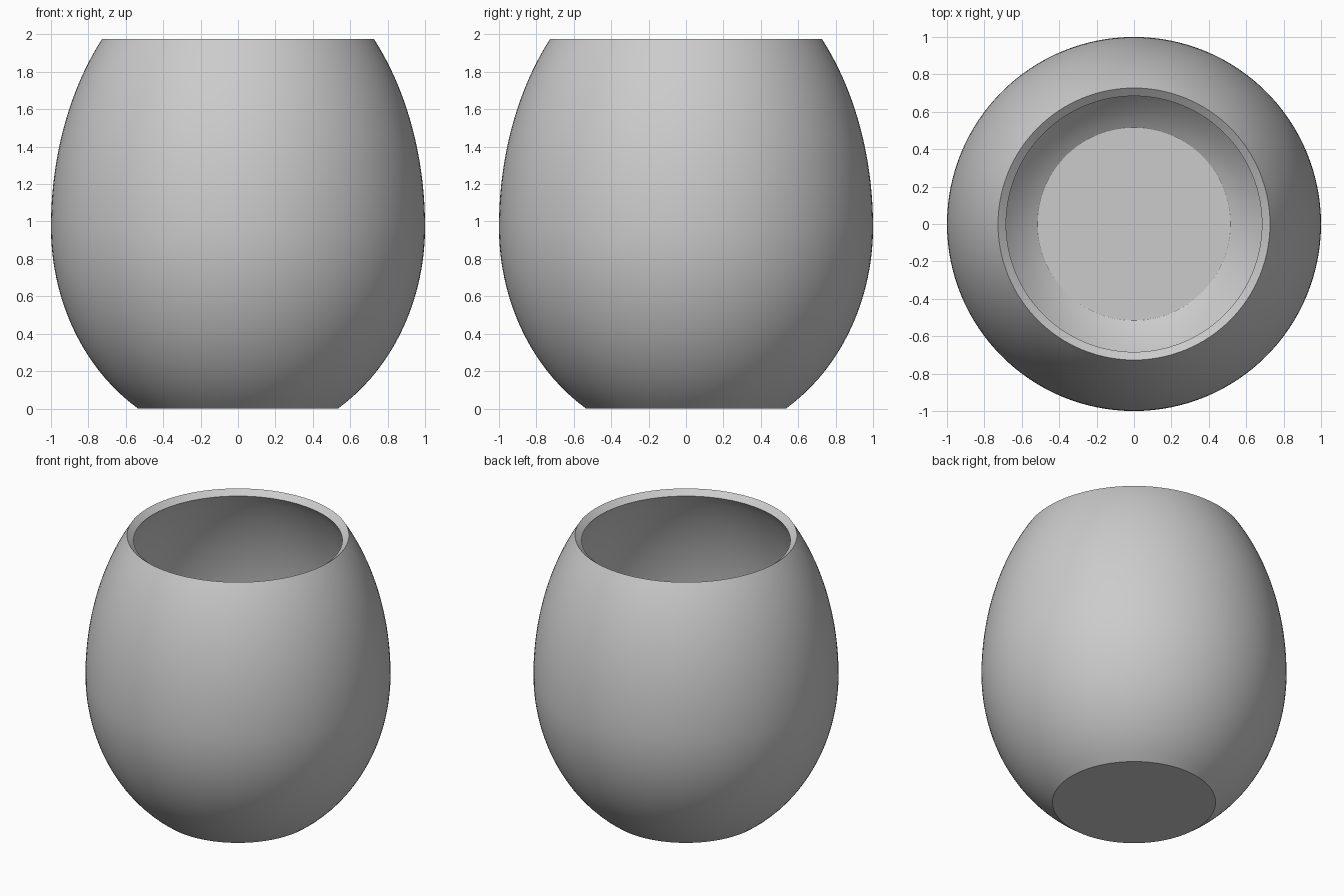
import bpy
import bmesh
import math

cube = bpy.data.objects.get("Cube")
if cube:
    bpy.data.objects.remove(cube, do_unlink=True)

SEGMENTS = 128
STEPS = 48
HEIGHT = 1.975
BELLY = 0.97          # height of the widest ring
FLOOR = 0.055         # thickness of the base
WALL = 0.053          # thickness of the wall


def half_axis(z):
    return 1.464 if z > BELLY else 1.148


def outer_point(z):
    return math.sqrt(1 - ((z - BELLY) / half_axis(z)) ** 2), z


def inner_point(z):
    """Outer point pushed inwards along the surface normal."""
    r, _ = outer_point(z)
    nx, nz = r, (z - BELLY) / half_axis(z) ** 2
    length = math.hypot(nx, nz)
    return r - WALL * nx / length, z - WALL * nz / length


# Closed profile: base centre, outer wall, bevelled rim, inner wall, floor centre
heights = [HEIGHT * i / STEPS for i in range(STEPS + 1)]
outer = [outer_point(z) for z in heights]
inner = [p for p in map(inner_point, reversed(heights)) if p[1] > FLOOR + 0.01]
inner[0] = (0.684, HEIGHT - 0.035)
profile = [(0, 0)] + outer + inner + [(0.515, FLOOR), (0, FLOOR)]

# Spin the profile into the vessel
bm = bmesh.new()
verts = [bm.verts.new((r, 0, z)) for r, z in profile]
edges = [bm.edges.new(pair) for pair in zip(verts, verts[1:])]
bmesh.ops.spin(bm, geom=verts + edges, cent=(0, 0, 0), axis=(0, 0, 1),
               angle=math.tau, steps=SEGMENTS, use_merge=False)
bmesh.ops.remove_doubles(bm, verts=bm.verts, dist=0.0005)
bmesh.ops.recalc_face_normals(bm, faces=bm.faces)
mesh = bpy.data.meshes.new("vessel")
bm.to_mesh(mesh)
bm.free()
vessel = bpy.data.objects.new("vessel", mesh)
bpy.context.collection.objects.link(vessel)

# Plain grey material
grey = bpy.data.materials.new("light_grey")
grey.use_nodes = True
colour = (0.6, 0.6, 0.6, 1)
grey.diffuse_color = colour
grey.node_tree.nodes["Principled BSDF"].inputs["Base Color"].default_value = colour
mesh.materials.append(grey)

# Smooth walls, crisp rim and base edges
bpy.ops.object.select_all(action='DESELECT')
vessel.select_set(True)
bpy.context.view_layer.objects.active = vessel
bpy.ops.object.shade_smooth_by_angle(angle=math.radians(30))
